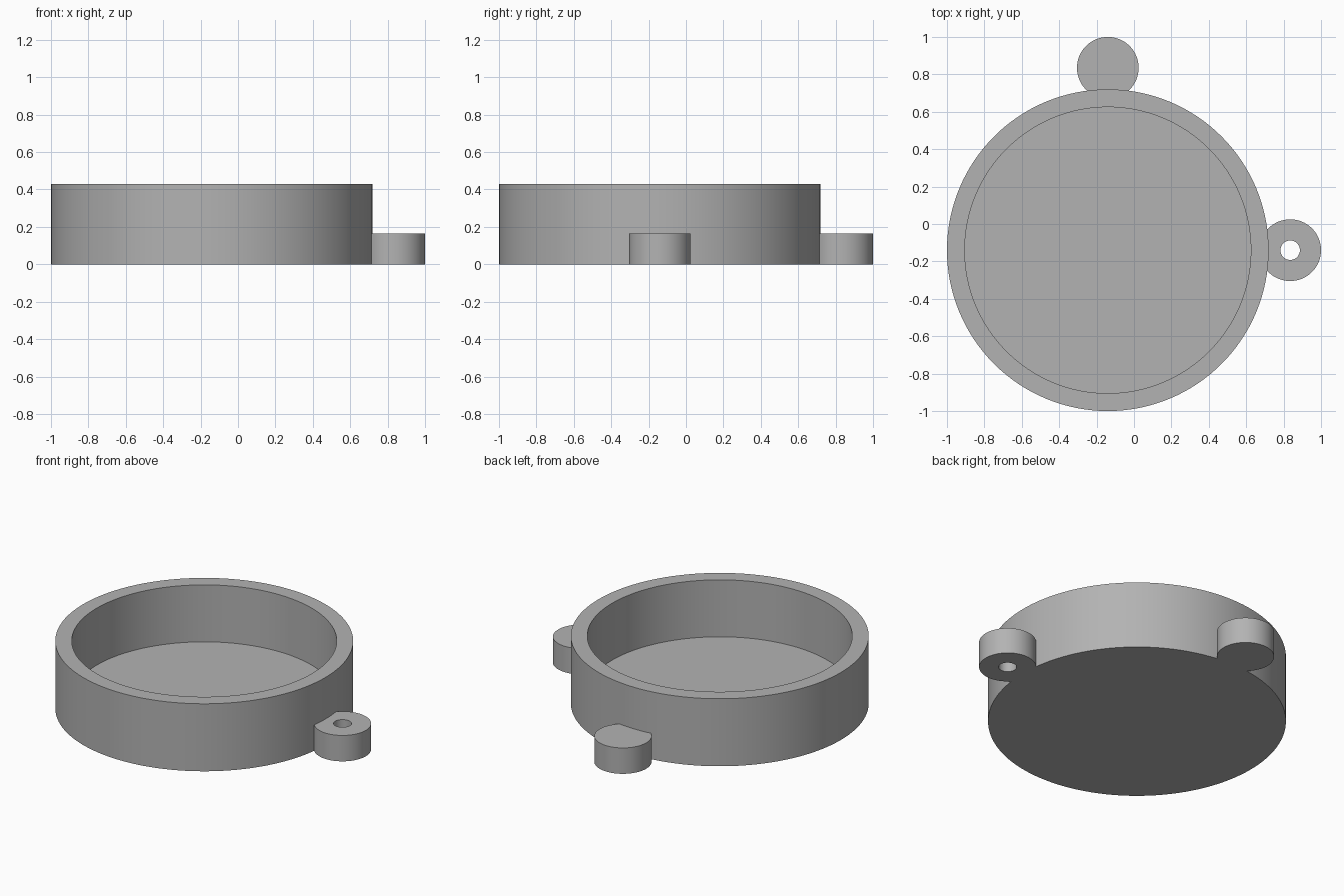
import bpy
import math

cube = bpy.data.objects.get("Cube")
if cube:
    bpy.data.objects.remove(cube, do_unlink=True)

CENTRE = -0.14      # body axis in x and y
BODY_R, BODY_H = 0.86, 0.43
INNER_R, FLOOR = 0.765, 0.067
LUG_R, LUG_H, LUG_POS = 0.165, 0.165, 0.835
HOLE_R = 0.052

grey = bpy.data.materials.new("plain grey")
grey.use_nodes = True
colour = (0.45, 0.45, 0.45, 1)
grey.diffuse_color = colour
grey.node_tree.nodes["Principled BSDF"].inputs["Base Color"].default_value = colour


def cylinder(name, x, y, radius, z0, z1, sides):
    bpy.ops.mesh.primitive_cylinder_add(
        vertices=sides, radius=radius, depth=z1 - z0, location=(x, y, (z0 + z1) / 2))
    obj = bpy.context.object
    obj.name = name
    obj.data.materials.append(grey)
    return obj


def combine(target, tool, operation):
    mod = target.modifiers.new(operation.lower(), 'BOOLEAN')
    mod.operation = operation
    mod.solver = 'EXACT'
    mod.object = tool
    bpy.context.view_layer.objects.active = target
    bpy.ops.object.modifier_apply(modifier=mod.name)
    bpy.data.objects.remove(tool, do_unlink=True)


# Round body with two side lugs fused to its wall
dish = cylinder("round_dish", CENTRE, CENTRE, BODY_R, 0, BODY_H, 128)
for x, y in ((LUG_POS, CENTRE), (CENTRE, LUG_POS)):
    combine(dish, cylinder("lug", x, y, LUG_R, 0, LUG_H, 64), 'UNION')

# Open cavity, and a through hole in the left lug only
combine(dish, cylinder("cavity", CENTRE, CENTRE, INNER_R, FLOOR, BODY_H + 0.2, 128), 'DIFFERENCE')
combine(dish, cylinder("screw_hole", LUG_POS, CENTRE, HOLE_R, -0.1, LUG_H + 0.1, 48), 'DIFFERENCE')

# Smooth walls with crisp rims
bpy.ops.object.select_all(action='DESELECT')
dish.select_set(True)
bpy.context.view_layer.objects.active = dish
bpy.ops.object.shade_smooth_by_angle(angle=math.radians(30))
